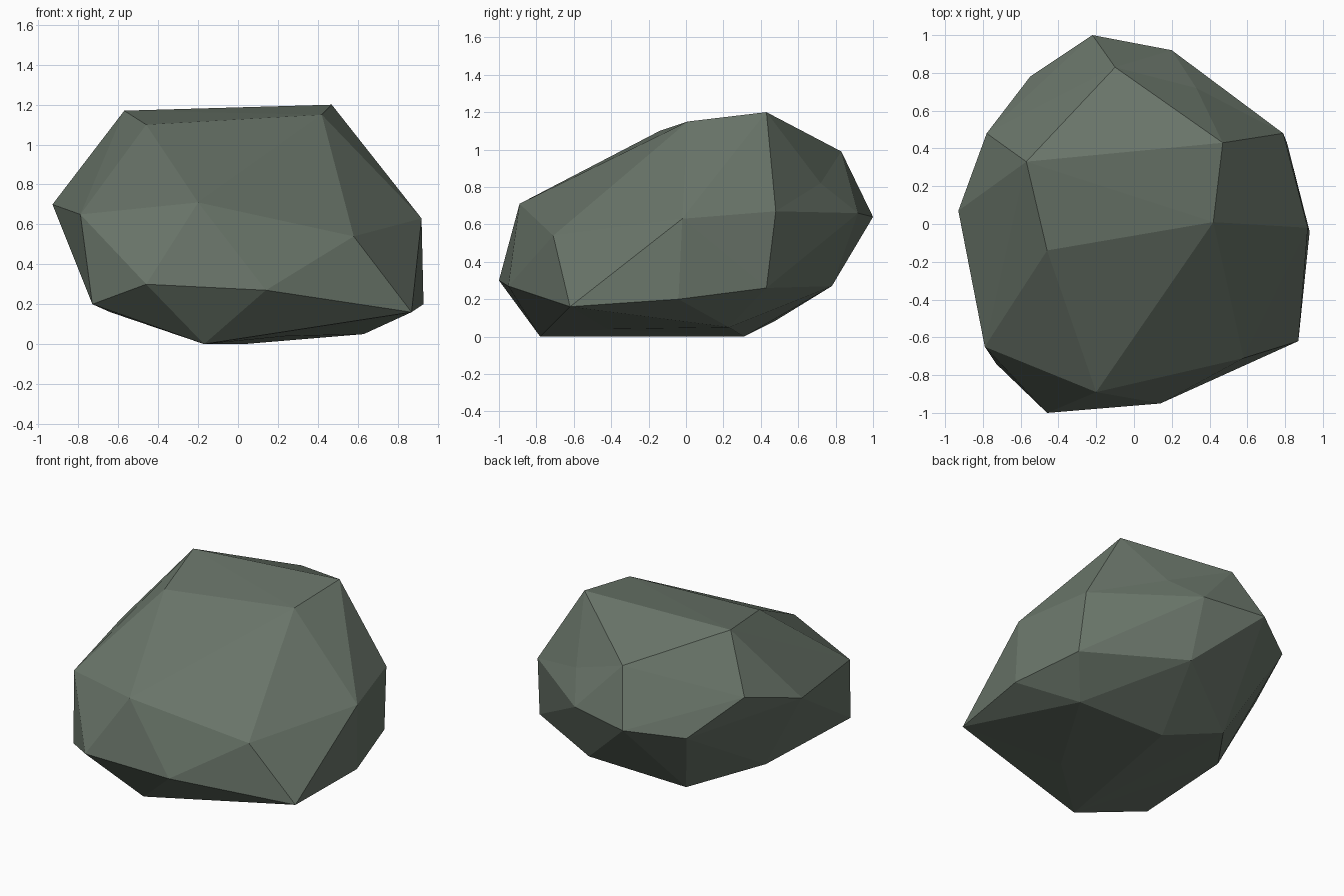
import bpy, bmesh
from mathutils import Vector

if "Cube" in bpy.data.objects:
    bpy.data.objects.remove(bpy.data.objects["Cube"])

# Corner points of the chiselled boulder, in rings from top to bottom
CROWN = [(-.57, .33, 1.17), (.47, .43, 1.20), (-.46, -.14, 1.10), (.42, .01, 1.15),
         (-.10, .83, .99)]
GIRDLE = [(-.93, .07, .70), (-.79, -.65, .65), (-.20, -.89, .71), (.58, -.71, .54),
          (.92, -.02, .63), (.79, .48, .67), (.20, .92, .66), (-.22, 1.0, .64),
          (-.55, .78, .59), (-.78, .48, .82)]
SKIRT = [(.87, -.62, .16), (.14, -.95, .27), (-.46, -1.0, .30), (-.73, -.74, .20),
         (-.64, .05, .16), (.93, -.04, .20), (.81, .43, .26), (.19, .78, .27),
         (-.33, .47, .08)]
BASE = [(-.17, -.78, 0), (.03, .31, 0), (.63, .23, .05)]
# Slightly sunken corners: (position, outward push used while skinning)
SUNKEN = [((.33, .72, .82), (.016, .022, .012)),
          ((.24, -.42, .04), (0, 0, -.045))]

stone = bpy.data.materials.new("mossy grey stone")
stone.diffuse_color = (.14, .175, .14, 1)
stone.use_nodes = True
stone.node_tree.nodes["Principled BSDF"].inputs["Base Color"].default_value = stone.diffuse_color

# Skin the corners with a hull, then let the sunken corners drop back in
bm = bmesh.new()
for p in CROWN + GIRDLE + SKIRT + BASE:
    bm.verts.new(p)
dents = []
for p, push in SUNKEN:
    dents.append((bm.verts.new(Vector(p) + Vector(push)), p))
bmesh.ops.convex_hull(bm, input=bm.verts[:])
for v, p in dents:
    v.co = p
bmesh.ops.recalc_face_normals(bm, faces=bm.faces[:])

# Boulder object, flat shaded
mesh = bpy.data.meshes.new("boulder")
bm.to_mesh(mesh)
bm.free()
mesh.materials.append(stone)
boulder = bpy.data.objects.new("boulder", mesh)
bpy.context.collection.objects.link(boulder)
